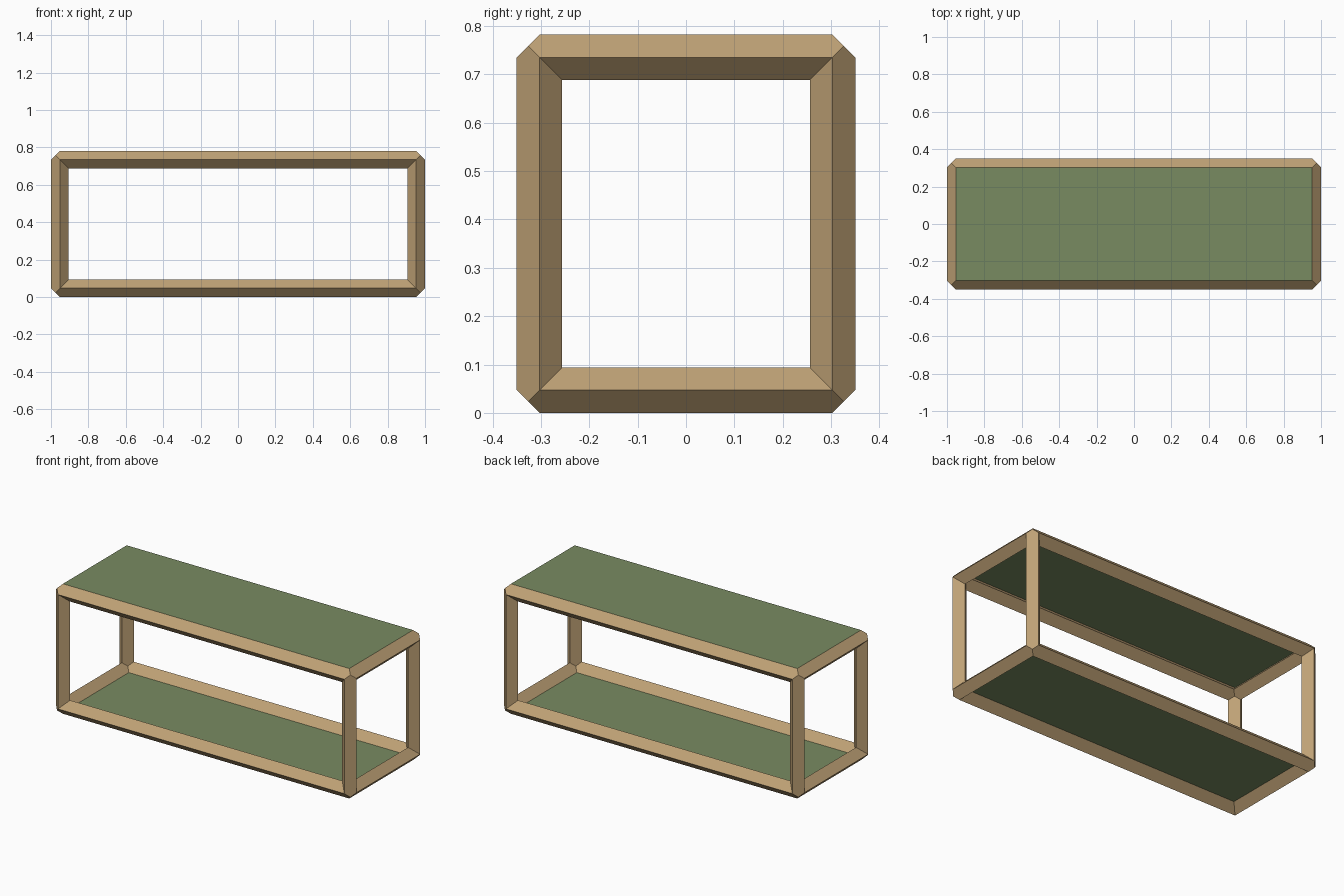
import bpy, bmesh
from mathutils import Vector
from itertools import product

if "Cube" in bpy.data.objects:
    bpy.data.objects.remove(bpy.data.objects["Cube"])

R = 0.047                                # half diagonal of the diamond bar
ZC = 0.391
HALF = Vector((0.953, 0.303, 0.344))     # bar centre lines, from the box centre


def material(name, rgb):
    m = bpy.data.materials.new(name)
    m.diffuse_color = (*rgb, 1)
    m.use_nodes = True
    m.node_tree.nodes["Principled BSDF"].inputs["Base Color"].default_value = m.diffuse_color
    return m


def finish(bm, name, mat):
    me = bpy.data.meshes.new(name)
    bm.to_mesh(me)
    bm.free()
    me.materials.append(mat)
    ob = bpy.data.objects.new(name, me)
    bpy.context.collection.objects.link(ob)
    return ob


wood = material("wood", (0.52, 0.36, 0.18))
green = material("green_panel", (0.19, 0.26, 0.12))

# Frame: twelve mitred diamond-section bars
bm = bmesh.new()


def bar(axis, sv, sw):
    v, w = (axis + 1) % 3, (axis + 2) % 3

    def end(su):
        def pt(a, b, c):
            p = Vector((0, 0, 0))
            p[axis] = su * (HALF[axis] + a * R)
            p[v] = sv * (HALF[v] + b * R)
            p[w] = sw * (HALF[w] + c * R)
            return bm.verts.new(p + Vector((0, 0, ZC)))
        return [pt(0, 1, 0), pt(.5, .5, .5), pt(0, 0, 1),
                pt(-1, -1, 0), pt(-.5, -.5, -.5), pt(-1, 0, -1)]

    a, b = end(-1), end(1)
    for loop in ((0, 1, 2), (2, 3), (3, 4, 5), (5, 0)):
        bm.faces.new([a[i] for i in loop] + [b[i] for i in reversed(loop)])


for axis in range(3):
    for sv, sw in product((-1, 1), repeat=2):
        bar(axis, sv, sw)
bmesh.ops.remove_doubles(bm, verts=bm.verts, dist=1e-4)
bmesh.ops.recalc_face_normals(bm, faces=bm.faces)
finish(bm, "bar_frame", wood)

# Panels: top lies on the upper ridges, bottom at the bar centre height
for name, z in (("top_panel", 2 * ZC), ("bottom_shelf_panel", R)):
    bm = bmesh.new()
    bm.faces.new([bm.verts.new((x * HALF.x, y * HALF.y, z))
                  for x, y in ((-1, -1), (1, -1), (1, 1), (-1, 1))])
    finish(bm, name, green)
